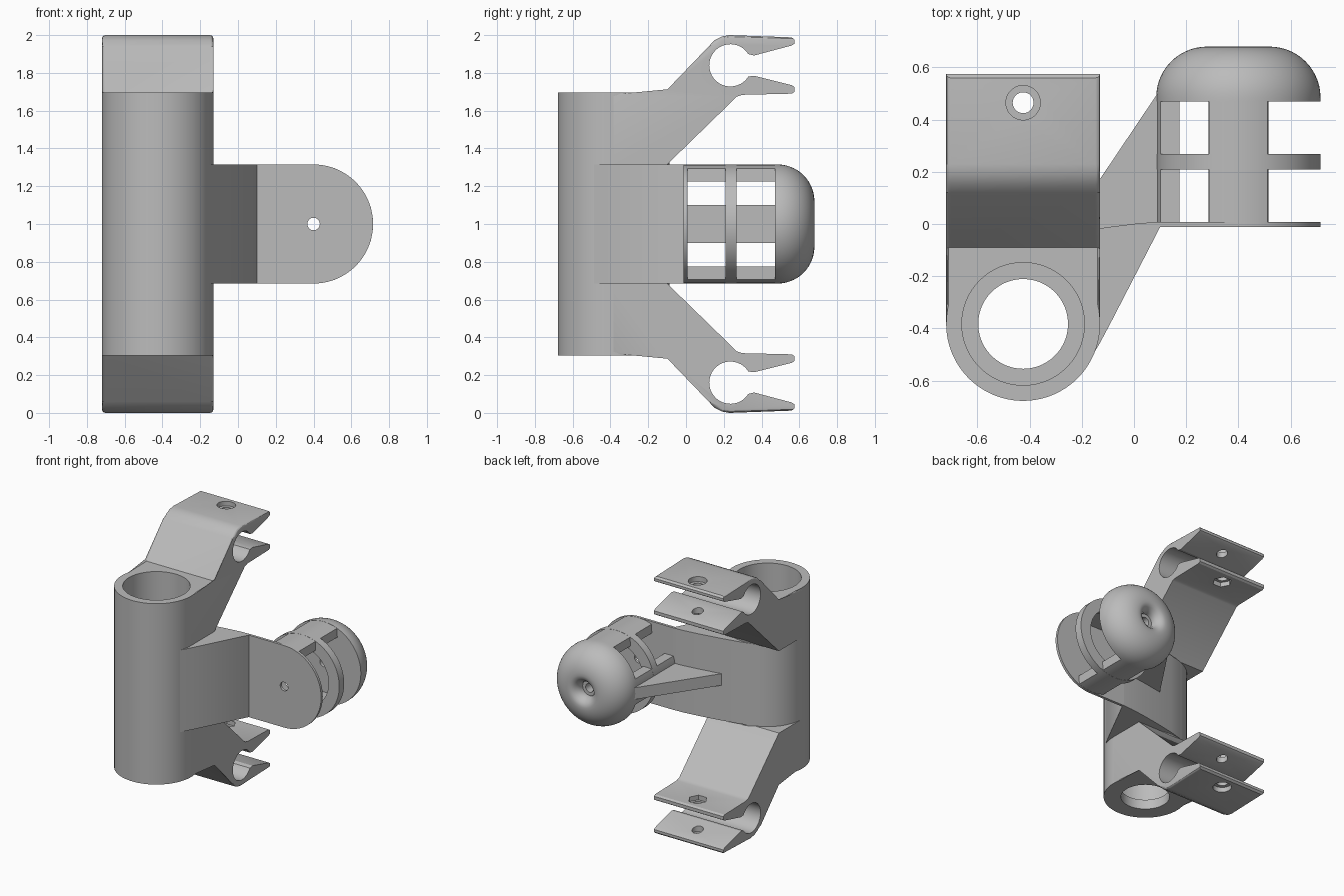
import bpy, bmesh
from math import sin, cos, radians, pi
from mathutils import Vector, Matrix

cube = bpy.data.objects.get("Cube")
if cube:
    bpy.data.objects.remove(cube, do_unlink=True)

grey = bpy.data.materials.new("plain_grey")
grey.use_nodes = True
grey.diffuse_color = (0.5, 0.5, 0.5, 1)
grey.node_tree.nodes["Principled BSDF"].inputs["Base Color"].default_value = (0.5, 0.5, 0.5, 1)

BX, BY, BR = -0.425, -0.383, 0.295      # barrel axis and radius
CX, CZ, CR = 0.4, 1.0, 0.315            # cage axis and radius


def to_object(name, bm):
    bmesh.ops.recalc_face_normals(bm, faces=bm.faces)
    me = bpy.data.meshes.new(name)
    bm.to_mesh(me)
    bm.free()
    me.materials.append(grey)
    ob = bpy.data.objects.new(name, me)
    bpy.context.collection.objects.link(ob)
    return ob


def arc(cx, cy, r, a0, a1, n):
    steps = [radians(a0 + (a1 - a0) * i / n) for i in range(n + 1)]
    return [(cx + r * cos(a), cy + r * sin(a)) for a in steps]


def place(axis, p, d):
    """Point p of a flat outline, at depth d along the axis."""
    return {"x": (d, p[0], p[1]), "y": (p[0], d, p[1]), "z": (p[0], p[1], d)}[axis]


def prism(pts, axis, lo, hi):
    bm = bmesh.new()
    a = [bm.verts.new(place(axis, p, lo)) for p in pts]
    b = [bm.verts.new(place(axis, p, hi)) for p in pts]
    bm.faces.new(a)
    bm.faces.new(b[::-1])
    for i in range(len(pts)):
        j = (i + 1) % len(pts)
        bm.faces.new((a[i], b[i], b[j], a[j]))
    return bm, a, b


def lathe(name, profile, axis, c0, c1, n=72):
    """Revolve a closed (radius, depth) outline about an axis through c0, c1."""
    bm = bmesh.new()
    rings = []
    for k in range(n):
        t = 2 * pi * k / n
        rings.append([bm.verts.new(place(axis, (c0 + r * cos(t), c1 + r * sin(t)), d))
                      for r, d in profile])
    m = len(profile)
    for k in range(n):
        p, q = rings[k], rings[(k + 1) % n]
        for i in range(m):
            j = (i + 1) % m
            bm.faces.new((p[i], p[j], q[j], q[i]))
    return to_object(name, bm)


def rod(axis, c0, c1, r, lo, hi, n=40):
    pts = arc(c0, c1, r, 0, 360, n)[:-1]
    ob = to_object("cutter", prism(pts, axis, lo, hi)[0])
    ob.hide_render = True
    return ob


def activate(ob):
    bpy.ops.object.select_all(action='DESELECT')
    ob.select_set(True)
    bpy.context.view_layer.objects.active = ob


def cut(ob, cutters):
    activate(ob)
    for c in cutters:
        mod = ob.modifiers.new("hole", 'BOOLEAN')
        mod.operation = 'DIFFERENCE'
        mod.solver = 'EXACT'
        mod.object = c
        bpy.ops.object.modifier_apply(modifier=mod.name)
        bpy.data.objects.remove(c, do_unlink=True)


def smooth(ob):
    activate(ob)
    bpy.ops.object.shade_smooth_by_angle(angle=radians(28))


parts = []

# Barrel: wide bore with a narrower lip at the bottom
parts.append(lathe("barrel", [(BR, 0.305), (BR, 1.695), (0.235, 1.695), (0.235, 0.38),
                              (0.172, 0.38), (0.172, 0.305)], "z", BX, BY, 96))

# Clips: one side profile, used upright and mirrored
outer = [(BY, 1.315), (BY, 1.695), (-0.09, 1.695), (0.12, 1.94), (0.15, 1.972),
         (0.19, 1.993), (0.23, 2.0), (0.56, 1.988)]
upper_jaw = [(0.575, 1.975), (0.575, 1.955), (0.56, 1.945), (0.36, 1.892)]
socket = arc(0.235, 1.84, 0.112, 32, 328, 32)
lower_jaw = [(0.36, 1.785), (0.56, 1.735), (0.575, 1.725), (0.575, 1.7), (0.56, 1.69),
             (0.3, 1.684), (0.27, 1.675), (-0.1, 1.315)]
clip_profile = outer + upper_jaw + socket + lower_jaw

for name, s in (("upper_clip", 1), ("lower_clip", -1)):
    def flip(z):
        return 1 + s * (z - 1)
    pts = [(y, flip(z)) for y, z in clip_profile]
    bm, a, b = prism(pts, "x", BX - BR, BX + BR)
    # rounded side edges along the outer run
    edges = [bm.edges.get((v[i], v[i + 1])) for v in (a, b) for i in range(1, len(outer) - 1)]
    bmesh.ops.bevel(bm, geom=edges, offset=0.018, offset_type='OFFSET', segments=3,
                    profile=0.5, affect='EDGES')
    clip = to_object(name, bm)
    bolt_y = 0.465

    def bolt(r, z0, z1, n=40):
        z0, z1 = sorted((flip(z0), flip(z1)))
        return rod("z", BX, bolt_y, r, z0, z1, n)
    cut(clip, [rod("z", BX, BY, 0.245, -0.1, 2.1, 96),   # barrel clearance
               bolt(0.04, 1.6, 2.1),                     # bolt hole
               bolt(0.066, 1.955, 2.1),                  # bolt head recess
               bolt(0.068, 1.6, 1.722, 6)])              # hex nut recess
    parts.append(clip)

# Side arm: blends the barrel into the cage plate
Z0, Z1 = CZ - CR, CZ + CR
arm_outline = [(0.1, -0.012), (-0.09, -0.38), (-0.13, -0.455), (-0.18, -0.54), (BX, BY),
               (-0.6, -0.146), (-0.5, -0.094), (-0.4, -0.067), (-0.25, -0.037),
               (-0.1, -0.012), (0.02, 0.003), (0.1, 0.008)]
arm = to_object("side_arm", prism(arm_outline, "z", Z0, Z1)[0])
cut(arm, [rod("z", BX, BY, 0.245, -0.1, 2.1, 96)])
parts.append(arm)

# Round-ended plate with a pin hole
plate = to_object("cage_plate", prism([(0.1, Z0)] + arc(CX, CZ, CR, -90, 90, 40) + [(0.1, Z1)],
                                      "y", -0.012, 0.008)[0])
cut(plate, [rod("y", CX, CZ, 0.033, -0.1, 0.1)])
parts.append(plate)

# Cage: middle ring and three posts
parts.append(lathe("cage_ring", [(CR, 0.208), (CR, 0.268), (0.225, 0.268), (0.225, 0.208)],
                   "y", CX, CZ))
for name, ang, half in (("top_post", 90, 0.115), ("bottom_post", 270, 0.115),
                        ("inner_post", 180, 0.1)):
    turn = Matrix.Rotation(radians(ang), 2)
    outline = [(0.225, -half)] + arc(0, 0, CR - 0.001, -21 * half / 0.115, 21 * half / 0.115, 10)
    outline.append((0.225, half))
    pts = [turn @ Vector(p) + Vector((CX, CZ)) for p in outline]
    parts.append(to_object(name, prism(pts, "y", 0, 0.475)[0]))

# Domed end with a dimple and pin hole
dome = [(0.033, 0.47), (CR, 0.47)] + arc(CR - 0.195, 0.485, 0.195, 0, 90, 14)
dome += [(0.1, 0.676), (0.083, 0.664), (0.068, 0.645), (0.058, 0.625), (0.058, 0.6), (0.033, 0.6)]
parts.append(lathe("domed_end", dome, "y", CX, CZ))

# Gusset rib between the arm and the dome
parts.append(to_object("gusset_rib", prism([(0.09, 0.5), (0.14, 0.5), (0.14, 0), (-0.1, -0.04),
                                            (-0.28, -0.05)], "z", CZ - 0.045, CZ + 0.045)[0]))

for ob in parts:
    smooth(ob)
